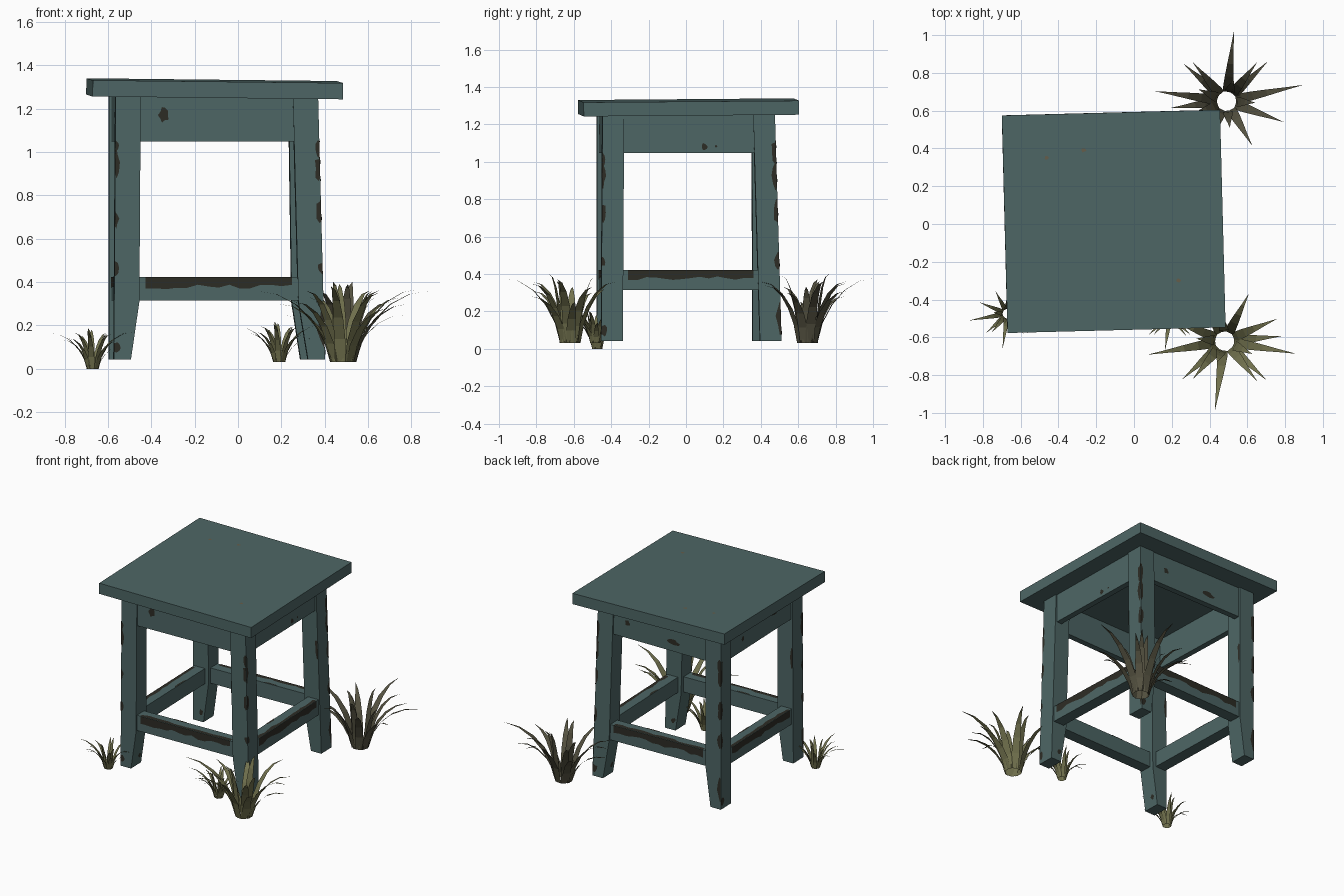
import bpy, bmesh, math, random
from mathutils import Vector, Matrix, Euler

random.seed(4)
if "Cube" in bpy.data.objects:
    bpy.data.objects.remove(bpy.data.objects["Cube"])


def material(name, color):
    m = bpy.data.materials.new(name)
    m.use_nodes = True
    m.diffuse_color = (*color, 1)
    m.node_tree.nodes["Principled BSDF"].inputs["Base Color"].default_value = (*color, 1)
    return m


TEAL = material("teal_paint", (.075, .133, .13))
WORN = material("dark_worn_wood", (.026, .025, .018))
BARE = material("bare_wood", (.13, .11, .07))
OLIVE = material("olive_grass", (.165, .165, .075))
DRY = material("dry_grass", (.09, .084, .052))


def finish(name, bm, mat):
    mesh = bpy.data.meshes.new(name)
    bm.to_mesh(mesh)
    bm.free()
    mesh.materials.append(mat)
    obj = bpy.data.objects.new(name, mesh)
    bpy.context.collection.objects.link(obj)
    return obj


def loft(name, rings):
    """Closed four-sided beam through a stack of corner rings."""
    bm = bmesh.new()
    vs = [[bm.verts.new(p) for p in r] for r in rings]
    for low, high in zip(vs, vs[1:]):
        for k in range(4):
            n = (k + 1) % 4
            bm.faces.new((low[k], low[n], high[n], high[k]))
    bm.faces.new(vs[0][::-1])
    bm.faces.new(vs[-1])
    finish(name, bm, TEAL)


def side(low, high, k):
    n = (k + 1) % 4
    return low[k], low[n], high[n], high[k]


def plate(bm, quad, outline):
    """Thin patch laid on a quad, outline given in 0..1 face coordinates."""
    a, b, c, d = quad
    normal = (b - a).cross(d - a).normalized()
    pts = []
    for u, v in outline:
        u, v = min(max(u, 0), 1), min(max(v, 0), 1)
        p = a.lerp(b, u).lerp(d.lerp(c, u), v) + normal * .002
        if not pts or (p - pts[-1]).length > 1e-4:
            pts.append(p)
    if (pts[0] - pts[-1]).length < 1e-4:
        pts.pop()
    if len(pts) > 2:
        bm.faces.new([bm.verts.new(p) for p in pts])


def blob(bm, quad, u, v, width, height):
    """Ragged round patch, size in model units."""
    a, b, _, d = quad
    w, h = width / (b - a).length, height / (d - a).length
    out = []
    for i in range(10):
        t, r = math.tau * i / 10, random.uniform(.7, 1.15) / 2
        out.append((u + w * r * math.cos(t), v + h * r * math.sin(t)))
    plate(bm, quad, out)


def band(bm, quad, near, far):
    """Worn strip along a face, wavy on the near edge."""
    us = [.1 + .8 * i / 14 for i in range(15)]
    wavy = [(u, near + random.uniform(-.1, .1)) for u in us]
    plate(bm, quad, wavy + [(us[-1], far), (us[0], far)])


wear = bmesh.new()

# Legs: front right, front left, back left, back right; centres at top and foot
LEGS = [("front_right_leg", (-.508, -.42), (-.516, -.42)),
        ("front_left_leg", (.31, -.39), (.342, -.397)),
        ("back_left_leg", (.29, .416), (.308, .452)),
        ("back_right_leg", (-.538, .41), (-.538, .412))]
TOP, KNEE, FOOT = 1.258, .31, .043
HALF, TURN = .058, math.radians(1.5)


def leg_centre(i, z):
    top, foot = (Vector(p) for p in LEGS[i][1:])
    return foot.lerp(top, (z - FOOT) / (TOP - FOOT))


def leg_ring(i, z, taper=0):
    c = leg_centre(i, z)
    ring = []
    for sx, sy in ((-1, -1), (1, -1), (1, 1), (-1, 1)):
        inner = sx == (1 if i in (0, 3) else -1)
        p = Vector((sx * (HALF - (taper if inner else 0)), sy * HALF))
        p.rotate(Matrix.Rotation(TURN, 2))
        ring.append(Vector((*(c + p), z)))
    return ring


for i, leg in enumerate(LEGS):
    foot, knee, top = leg_ring(i, FOOT, .037), leg_ring(i, KNEE), leg_ring(i, TOP)
    loft(leg[0], [foot, knee, top])
    # Chipped paint wrapped round the outer corner
    for v in (.78, .66, .43, .2):
        v += random.uniform(-.04, .04)
        h = random.uniform(.05, .16)
        blob(wear, side(knee, top, i), 0, v, .04, h)
        blob(wear, side(knee, top, (i - 1) % 4), 1, v, .05, h)
    # Scuffs near the foot
    blob(wear, side(foot, knee, i), .1, .2, .05, .06)
    blob(wear, side(foot, knee, (i - 1) % 4), 1, .5, .05, .2)
    blob(wear, side(foot, knee, (i + 1) % 4), .7, .25, .03, .04)
    blob(wear, side(knee, top, (i + 2) % 4), .95, .5, .03, .15)


def rail(name, i, z0, z1, thick):
    """Board joining a leg to the next one; returns its outer and top faces."""
    a, b = leg_centre(i, (z0 + z1) / 2), leg_centre((i + 1) % 4, (z0 + z1) / 2)
    d = (b - a).normalized()
    n = Vector((d.y, -d.x))
    out, back = n * (HALF - .01), n * (HALF - .01 - thick)
    flat = (a + out, b + out, b + back, a + back)
    low, high = ([Vector((*p, z)) for p in flat] for z in (z0, z1))
    loft(name, [low, high])
    return side(low, high, 0), high


# Aprons and stretchers on all four sides
SPOTS = [[(.2, .58, .05, .07)], [(.6, .16, .035, .035), (.68, .17, .015, .015)],
         [(.2, .5, .04, .04), (.62, .3, .1, .04)], [(.25, .4, .03, .04), (.7, .6, .08, .04)]]
for i, where in enumerate(("front", "left", "back", "right")):
    outer, _ = rail(where + "_apron", i, 1.048, TOP, .04)
    for spot in SPOTS[i]:
        blob(wear, outer, *spot)
    outer, upper = rail(where + "_stretcher", i, .315, .422, .08)
    band(wear, outer, .58, 1)
    band(wear, upper, .3, 0)
    blob(wear, upper, .4, 1, .12, .03)

wear.normal_update()
finish("worn_paint", wear, WORN)

# Seat board, slightly turned and tilted
place = Matrix.Translation((-.1075, .014, 1.291)) @ Euler((.008, .011, .026)).to_matrix().to_4x4()
seat = bmesh.new()
bmesh.ops.create_cube(seat, size=1, matrix=place @ Matrix.Diagonal((1.155, 1.152, .075, 1)))
finish("seat", seat, TEAL)
chips = bmesh.new()
top_face = [place @ Vector((x * .5775, y * .576, .0375))
            for x, y in ((-1, -1), (1, -1), (1, 1), (-1, 1))]
for u, v in ((.2, .8), (.37, .83), (.79, .05 + .17)):
    blob(chips, top_face, u, v, .026, .022)
finish("seat_chips", chips, BARE)

# Grass blades: heading in degrees, reach and height
BLADES = [(262, .37, .35), (190, .41, .33), (350, .38, .34), (309, .27, .32),
          (317, .3, .25), (63, .28, .33), (23, .3, .3), (5, .3, .22), (222, .3, .28),
          (230, .26, .33), (118, .27, .31), (158, .32, .27), (250, .12, .37),
          (95, .14, .36), (175, .15, .3), (335, .16, .33)]
WIDTHS = (.048, .052, .046, .034, .017, .001)


def clump(name, x, y, z, scale, turn, mat):
    bm = bmesh.new()
    for heading, reach, height in BLADES:
        t = math.radians(heading + turn)
        out = Vector((math.cos(t), math.sin(t), 0))
        across = Vector((-out.y, out.x, 0))
        last = None
        for k, w in enumerate(WIDTHS):
            s = k / (len(WIDTHS) - 1)
            p = out * (.05 + (reach - .05) * s ** 1.5)
            p.z = height * math.sin(s * math.pi / 2)
            pair = [bm.verts.new(Vector((x, y, z)) + scale * (p + across * w * e))
                    for e in (.5, -.5)]
            if last:
                bm.faces.new((last[0], last[1], pair[1], pair[0]))
            last = pair
    bm.normal_update()
    finish(name, bm, mat)


clump("front_grass", .48, -.62, .03, 1, 0, OLIVE)
clump("back_grass", .49, .65, .03, 1, 182, DRY)
clump("middle_grass", .19, -.485, .03, .5, 0, OLIVE)
clump("side_grass", -.67, -.475, 0, .5, 0, OLIVE)
